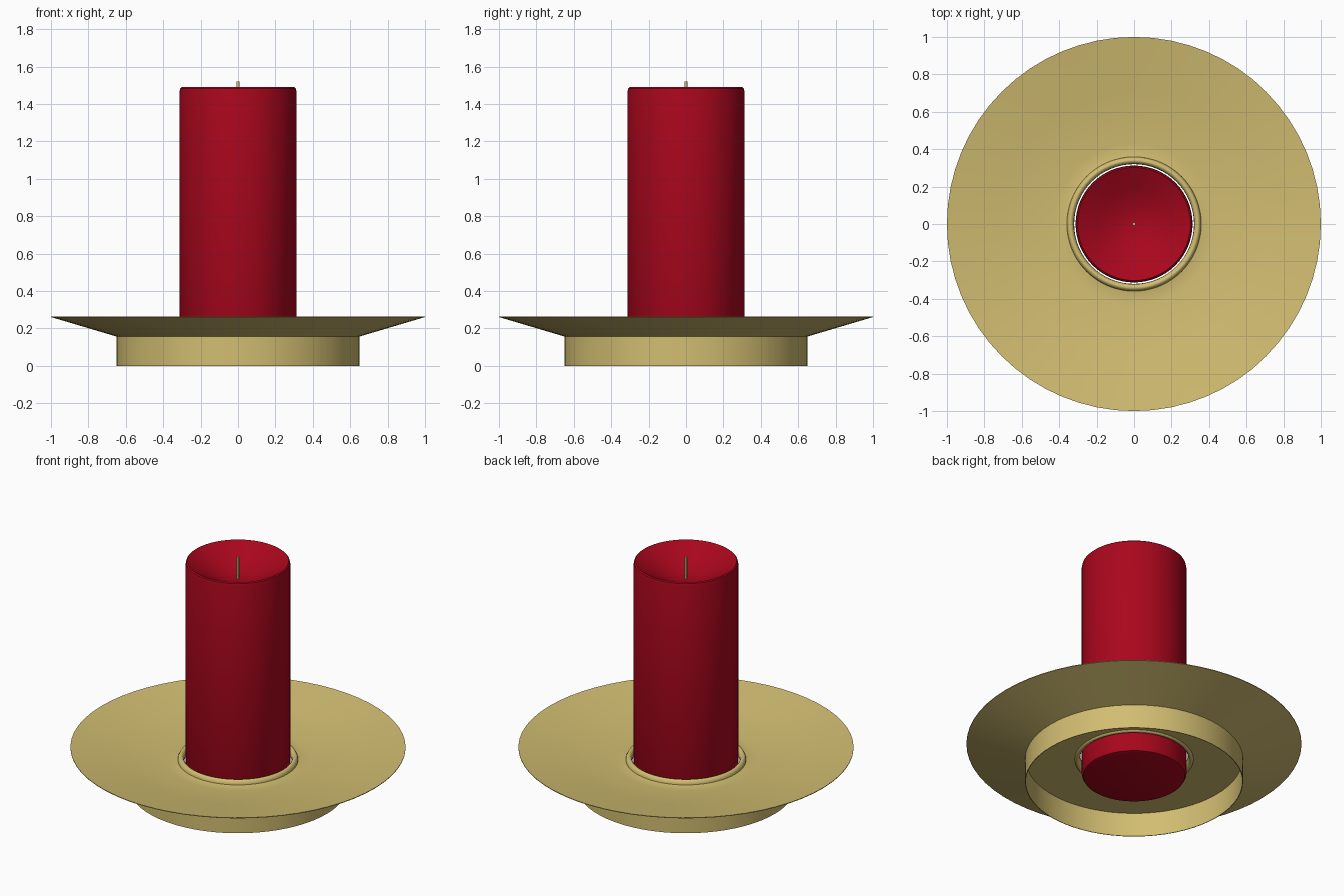
import bpy, bmesh, math

if "Cube" in bpy.data.objects:
    bpy.data.objects.remove(bpy.data.objects["Cube"])

def material(name, rgb):
    m = bpy.data.materials.new(name)
    m.diffuse_color = (*rgb, 1)
    m.use_nodes = True
    m.node_tree.nodes["Principled BSDF"].inputs["Base Color"].default_value = m.diffuse_color
    return m

brass = material("brass", (0.64, 0.51, 0.165))
red = material("red_wax", (0.40, 0.002, 0.012))

def lathe(name, profile, mat, closed=False, segments=64, angle=30):
    """Spin an (r, z) profile round the z axis."""
    bm = bmesh.new()
    rings = []
    for r, z in profile:
        if r < 1e-6:
            rings.append([bm.verts.new((0, 0, z))] * segments)
        else:
            rings.append([bm.verts.new((r * math.cos(2 * math.pi * i / segments),
                                        r * math.sin(2 * math.pi * i / segments), z))
                          for i in range(segments)])
    pairs = list(zip(rings, rings[1:]))
    if closed:
        pairs.append((rings[-1], rings[0]))
    for a, b in pairs:
        for i in range(segments):
            j = (i + 1) % segments
            quad = list(dict.fromkeys((a[i], a[j], b[j], b[i])))
            if len(quad) > 2:
                bm.faces.new(quad)
    bmesh.ops.recalc_face_normals(bm, faces=bm.faces)
    me = bpy.data.meshes.new(name)
    bm.to_mesh(me)
    bm.free()
    ob = bpy.data.objects.new(name, me)
    bpy.context.collection.objects.link(ob)
    me.materials.append(mat)
    bpy.ops.object.select_all(action='DESELECT')
    ob.select_set(True)
    bpy.context.view_layer.objects.active = ob
    bpy.ops.object.shade_smooth_by_angle(angle=math.radians(angle))
    return ob

# dish: shallow cone on top, steeper flare and flat middle underneath
lathe("dish", [(0.35, 0.184), (0.38, 0.179), (0.43, 0.178), (0.70, 0.217), (1.0, 0.265),
               (1.0, 0.261), (0.65, 0.157), (0.35, 0.157)], brass, closed=True, angle=15)

# rolled lip round the hole
lip = [(0.34 + 0.02 * math.cos(a * math.pi / 6), 0.178 + 0.032 * math.sin(a * math.pi / 6))
       for a in range(12)]
lathe("hole_lip", lip, brass, closed=True, angle=50)

# thin foot ring
lathe("foot_ring", [(0.65, 0), (0.65, 0.157), (0.646, 0.157), (0.646, 0)], brass, closed=True)

# candle with a hollowed top
lathe("candle", [(0, 0.036), (0.285, 0.036), (0.303, 0.042), (0.3125, 0.06),
                 (0.3125, 1.468), (0.309, 1.484), (0.302, 1.49), (0.292, 1.485),
                 (0.19, 1.43), (0.09, 1.385), (0, 1.375)], red)

# wick
lathe("wick", [(0, 1.36), (0.008, 1.36), (0.008, 1.52), (0, 1.52)], brass, segments=12)
